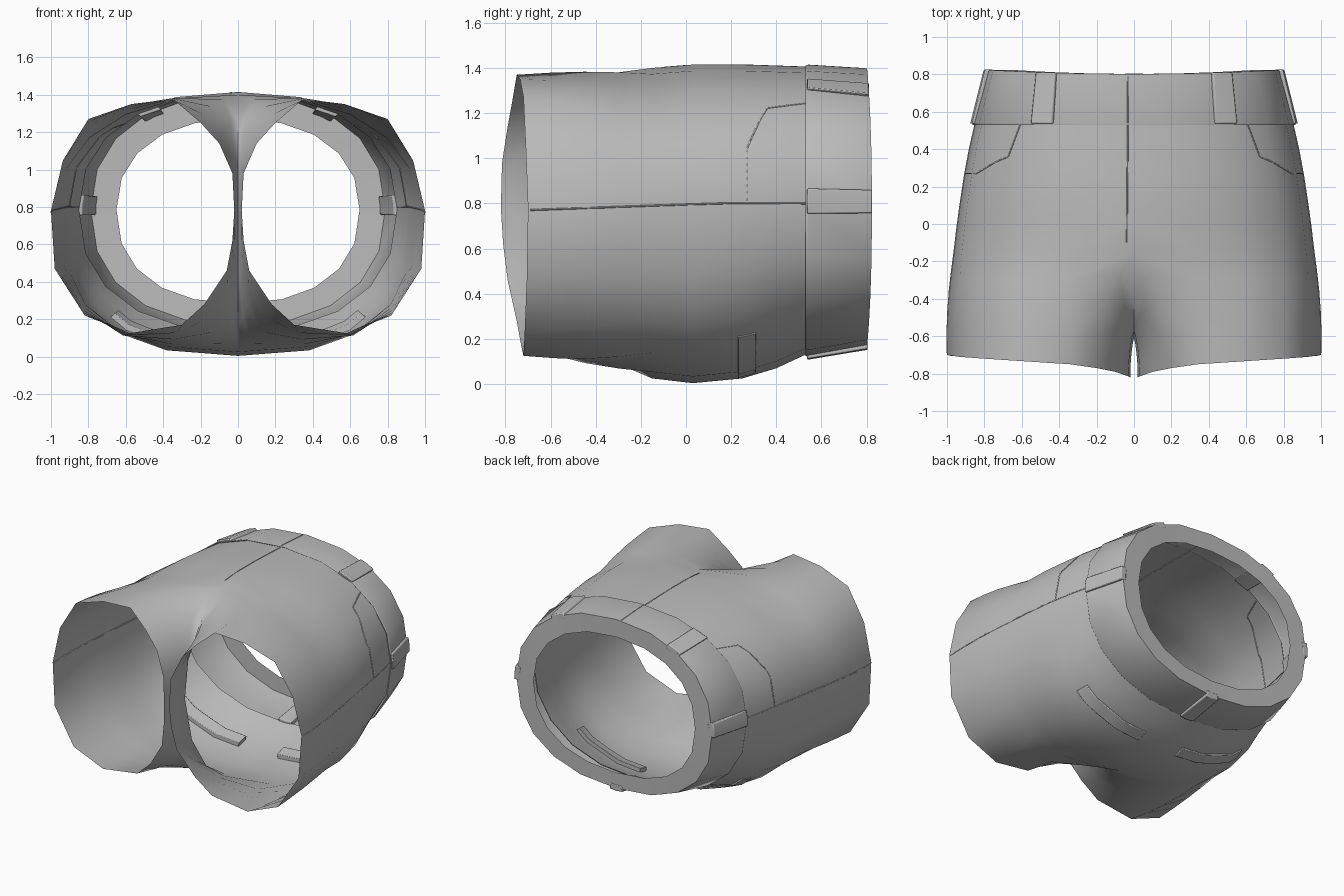
import bpy, bmesh, math
from mathutils import Vector
from mathutils.bvhtree import BVHTree

if "Cube" in bpy.data.objects:
    bpy.data.objects.remove(bpy.data.objects["Cube"])

cloth = bpy.data.materials.new("grey cloth")
cloth.diffuse_color = (0.5, 0.5, 0.5, 1)
cloth.use_nodes = True
cloth.node_tree.nodes["Principled BSDF"].inputs["Base Color"].default_value = cloth.diffuse_color


def finish(name, bm, angle=40, bevel=0):
    bmesh.ops.remove_doubles(bm, verts=bm.verts, dist=0.0005)
    bmesh.ops.recalc_face_normals(bm, faces=bm.faces)
    me = bpy.data.meshes.new(name)
    bm.to_mesh(me)
    ob = bpy.data.objects.new(name, me)
    bpy.context.collection.objects.link(ob)
    me.materials.append(cloth)
    bpy.ops.object.select_all(action='DESELECT')
    ob.select_set(True)
    bpy.context.view_layer.objects.active = ob
    bpy.ops.object.shade_smooth_by_angle(angle=math.radians(angle))
    if bevel:
        b = ob.modifiers.new("soft edge", 'BEVEL')
        b.width, b.segments = bevel, 2
    return ob


def oval(t, y, rx, top, bot, p_bot=2.3):
    """Point on a rounded-oval section; t is 90 deg at the front (up), -90 at the seat."""
    c, s = math.cos(t), math.sin(t)
    p, mid = (2.25 if s > 0 else p_bot), 0.785
    f = lambda v: abs(v) ** (2 / p) if abs(v) > 1e-6 else 0
    z = mid + (top - mid) * f(s) if s > 0 else mid - (mid - bot) * f(s)
    return Vector((rx * f(c), y, z))


def loft(bm, rows, side, closed):
    vs = [[bm.verts.new((p.x * side, p.y, p.z)) for p in r] for r in rows]
    for a, b in zip(vs, vs[1:]):
        n = len(a)
        for i in range(n if closed else n - 1):
            j = (i + 1) % n
            bm.faces.new((a[i], a[j], b[j], b[i]))


# Body and legs: half sections from the waist, closed by the crotch seam, then on to each hem
angles = [math.radians(90 - 18 * i) for i in range(11)]
sections = [(0.54, 0.85, 1.405, 0.135), (0.40, 0.882, 1.41, 0.07), (0.25, 0.91, 1.415, 0.025, 2.5),
            (0.03, 0.942, 1.415, 0.004, 2.6), (-0.15, 0.962, 1.40, 0.025, 2.6)]
rows = [[oval(t, *s) for t in angles] for s in sections]
seam_line = [(-0.36, 0.16), (-0.53, 0.42), (-0.61, 0.75), (-0.57, 1.02), (-0.41, 1.27)]
top_loop = rows[-1] + [Vector((0, y, z)) for y, z in seam_line]
hem = [Vector(p) for p in (
    (0.20, -0.77, 1.25), (0.34, -0.75, 1.37), (0.57, -0.735, 1.35), (0.80, -0.72, 1.27),
    (0.935, -0.71, 1.05), (1.0, -0.70, 0.78), (0.98, -0.705, 0.47), (0.82, -0.715, 0.22),
    (0.58, -0.72, 0.125), (0.30, -0.73, 0.17), (0.18, -0.75, 0.28), (0.06, -0.79, 0.46),
    (0.03, -0.81, 0.62), (0.02, -0.82, 0.78), (0.03, -0.815, 0.98), (0.10, -0.79, 1.14))]
leg_rows = [top_loop]
for t in (0.25, 0.5, 0.75, 1):
    ring = []
    for i, (a, b) in enumerate(zip(top_loop, hem)):
        q = a.lerp(b, t)
        swell = math.sin(math.pi * t)
        if i in (0, 10, 11, 12, 13, 14, 15):  # soft saddle between the legs
            q = a.lerp(b, t ** 1.25)
            q.x = b.x * math.sin(t * math.pi / 2)
        elif i < 4:
            q.z += 0.012 * swell
        elif i > 7:
            q.z -= 0.02 * swell
        if 2 <= i <= 8:                       # gentle outward fullness of the thigh
            q.x += 0.02 * swell * (b.x - 0.4)
        ring.append(q)
    leg_rows.append(ring)
bm = bmesh.new()
for side in (1, -1):
    loft(bm, rows, side, False)
    loft(bm, leg_rows, side, True)
body_tree = BVHTree.FromBMesh(bm)
finish("shorts_body", bm, 80)

# Waistband: outer strip with a small lip below and a flat rim at the opening
bm = bmesh.new()
band = [(0.54, 0.85, 1.405, 0.135), (0.53, 0.862, 1.412, 0.124), (0.54, 0.866, 1.414, 0.122),
        (0.81, 0.787, 1.398, 0.17), (0.81, 0.65, 1.27, 0.285)]
brows = []
for k, s in enumerate(band):
    r = [oval(t, *s) for t in angles]
    if k > 2:                                 # the opening dips at front and back
        for p in r:
            p.y += 0.022 * (p.x / s[1]) ** 2 - 0.008
    brows.append(r)
for side in (1, -1):
    loft(bm, brows, side, False)
band_tree = BVHTree.FromBMesh(bm)
finish("waistband", bm, 35)


def ray(tree, deg, y):
    """Outermost point of a surface at an angle around the body axis, with its direction."""
    d = Vector((math.cos(math.radians(deg)), 0, math.sin(math.radians(deg))))
    o = Vector((0, y, 0.785))
    hit = tree.ray_cast(o + d * 2, -d)[0]
    return (hit if hit else o + d * 0.8), d


def plate(name, tree, a0, a1, y0, y1, lift, sink, n=4, m=3, bevel=0.006, over=0):
    """Solid patch that follows a surface between two angles and two y values."""
    bm = bmesh.new()
    grid = []
    for off in (lift, -sink):
        g = []
        for i in range(n + 1):
            col = []
            for j in range(m + 1):
                p, d = ray(tree, a0 + (a1 - a0) * i / n, y0 + (y1 - y0) * j / m)
                if j == m:
                    p.y += over               # reach slightly past the edge
                col.append(bm.verts.new(p + d * off))
            g.append(col)
        grid.append(g)
    for g in grid:
        for i in range(n):
            for j in range(m):
                bm.faces.new((g[i][j], g[i + 1][j], g[i + 1][j + 1], g[i][j + 1]))
    o, q = grid
    rim = [(i, 0) for i in range(n)] + [(n, j) for j in range(m)]
    rim += [(i, m) for i in range(n, 0, -1)] + [(0, j) for j in range(m, 0, -1)]
    for (a, b), (c, e) in zip(rim, rim[1:] + rim[:1]):
        bm.faces.new((o[a][b], o[c][e], q[c][e], q[a][b]))
    return finish(name, bm, 40, bevel)


# Belt loops: two at the front, one on each side, one at the back
for name, a, w, top in (("front_right", 48, 4.4, 0.79), ("front_left", 132, 4.4, 0.79),
                        ("side_right", 1.7, 3.7, 0.805), ("side_left", 178.3, 3.7, 0.805),
                        ("back", -90, 4.6, 0.785)):
    plate("belt_loop_" + name, band_tree, a - w, a + w, 0.537, top, 0.015, 0.03, n=2, m=1, over=0.02)

# Back pocket welts on the seat
for name, a0, a1 in (("right", -78, -40), ("left", -140, -102)):
    plate("back_pocket_" + name, body_tree, a0, a1, 0.23, 0.31, 0.01, 0.03, n=6, m=1, bevel=0.003)


def seam(name, tree, path, r=0.004):
    """Thin stitched line through (angle, y) points laid on a surface."""
    cu = bpy.data.curves.new(name, 'CURVE')
    cu.dimensions, cu.bevel_depth, cu.bevel_resolution = '3D', r, 0
    pts = []
    for (a, y), (b, z) in zip(path, path[1:]):
        pts += [ray(tree, a + (b - a) * k / 8, y + (z - y) * k / 8)[0] for k in range(9)]
    sp = cu.splines.new('POLY')
    sp.points.add(len(pts) - 1)
    for p, c in zip(sp.points, pts):
        p.co = (*c, 1)
    cu.materials.append(cloth)
    bpy.context.collection.objects.link(bpy.data.objects.new(name, cu))


# Side seams, front pocket openings and the fly
for name, f in (("right", lambda a: a), ("left", lambda a: 180 - a)):
    seam("side_seam_" + name, body_tree, [(f(a), y) for a, y in ((1, 0.53), (1, 0.2), (-0.8, -0.69))])
    seam("front_pocket_" + name, body_tree,
         [(f(a), y) for a, y in ((37, 0.53), (33, 0.36), (17, 0.27), (1, 0.27))])
seam("fly_seam", body_tree, [(93, 0.53), (93.5, -0.1)])
seam("band_seam", band_tree, [(93, 0.54), (93, 0.79)])
